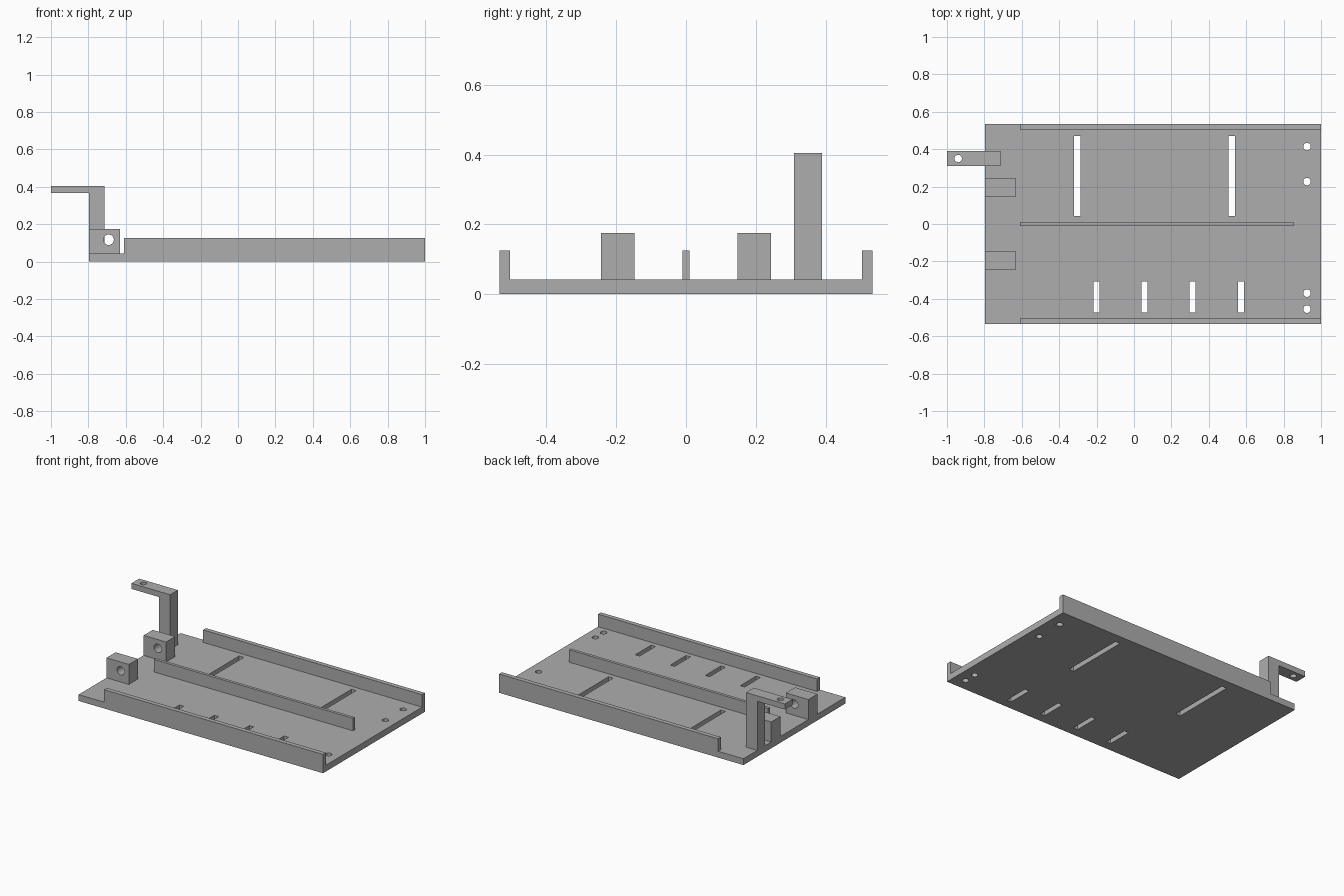
import bpy
import bmesh
from mathutils import Matrix, Vector

cube = bpy.data.objects.get("Cube")
if cube:
    bpy.data.objects.remove(cube, do_unlink=True)

# One plain grey for the whole tray
grey = bpy.data.materials.new("plain_grey")
grey.use_nodes = True
grey.diffuse_color = (0.42, 0.42, 0.42, 1)
grey.node_tree.nodes["Principled BSDF"].inputs["Base Color"].default_value = grey.diffuse_color


def add_box(bm, low, high):
    low, high = Vector(low), Vector(high)
    bmesh.ops.create_cube(bm, size=1, matrix=Matrix.Translation((low + high) / 2)
                          @ Matrix.Diagonal((*(high - low), 1)))


def add_rod(bm, centre, radius, length, axis="Z"):
    turn = Matrix.Rotation(1.5707963, 4, "X") if axis == "Y" else Matrix()
    bmesh.ops.create_cone(bm, cap_ends=True, segments=32, radius1=radius, radius2=radius,
                          depth=length, matrix=Matrix.Translation(centre) @ turn)


def finish(bm, name):
    mesh = bpy.data.meshes.new(name)
    bm.to_mesh(mesh)
    bm.free()
    mesh.materials.append(grey)
    obj = bpy.data.objects.new(name, mesh)
    bpy.context.collection.objects.link(obj)
    return obj


def box(name, low, high):
    bm = bmesh.new()
    add_box(bm, low, high)
    return finish(bm, name)


def cut(obj, bm):
    """Subtract the shapes in bm from obj and discard the cutter."""
    cutter = finish(bm, "cutter")
    cutter.hide_render = True
    mod = obj.modifiers.new("holes", "BOOLEAN")
    mod.operation, mod.solver, mod.object = "DIFFERENCE", "EXACT", cutter
    graph = bpy.context.evaluated_depsgraph_get()
    mesh = bpy.data.meshes.new_from_object(obj.evaluated_get(graph))
    obj.modifiers.clear()
    obj.data = mesh
    bpy.data.objects.remove(cutter, do_unlink=True)


LEFT, RIGHT, HALF = -0.797, 1.0, 0.535
FLOOR, RAIL_TOP, RAIL_START = 0.042, 0.125, -0.61

# Base plate with slots and screw holes
base = box("base_plate", (LEFT, -HALF, 0), (RIGHT, HALF, FLOOR))
bm = bmesh.new()
for x in (-0.304, 0.522):
    add_box(bm, (x - 0.017, 0.043, -0.1), (x + 0.017, 0.471, 0.1))
for i in range(4):
    x = -0.2 + i * 0.257
    add_box(bm, (x - 0.016, -0.473, -0.1), (x + 0.016, -0.307, 0.1))
for y in (0.414, 0.227, -0.37, -0.455):
    add_rod(bm, (0.925, y, 0), 0.02, 0.2)
cut(base, bm)

# Side rails and centre divider
box("front_rail", (RAIL_START, -HALF, FLOOR), (RIGHT, 0.03 - HALF, RAIL_TOP))
box("back_rail", (RAIL_START, HALF - 0.03, FLOOR), (RIGHT, HALF, RAIL_TOP))
box("centre_divider", (RAIL_START, -0.01, FLOOR), (0.853, 0.01, RAIL_TOP))

# Pair of hinge blocks, drilled across
for name, y in (("front_hinge_block", -0.195), ("back_hinge_block", 0.195)):
    block = box(name, (LEFT, y - 0.048, FLOOR), (-0.632, y + 0.048, 0.175))
    bm = bmesh.new()
    add_rod(bm, (-0.692, y, 0.117), 0.028, 0.3, "Y")
    cut(block, bm)

# Bracket: L-shaped profile extruded sideways, drilled at the tip
profile = [(LEFT, FLOOR), (-0.715, FLOOR), (-0.715, 0.405),
           (-1, 0.405), (-1, 0.368), (LEFT, 0.368)]
bm = bmesh.new()
face = bm.faces.new([bm.verts.new((x, 0.309, z)) for x, z in profile])
side = bmesh.ops.extrude_face_region(bm, geom=[face])["geom"]
bmesh.ops.translate(bm, vec=(0, 0.081, 0),
                    verts=[v for v in side if isinstance(v, bmesh.types.BMVert)])
bmesh.ops.recalc_face_normals(bm, faces=bm.faces)
bracket = finish(bm, "overhang_bracket")
bm = bmesh.new()
add_rod(bm, (-0.94, 0.35, 0.39), 0.02, 0.2)
cut(bracket, bm)
